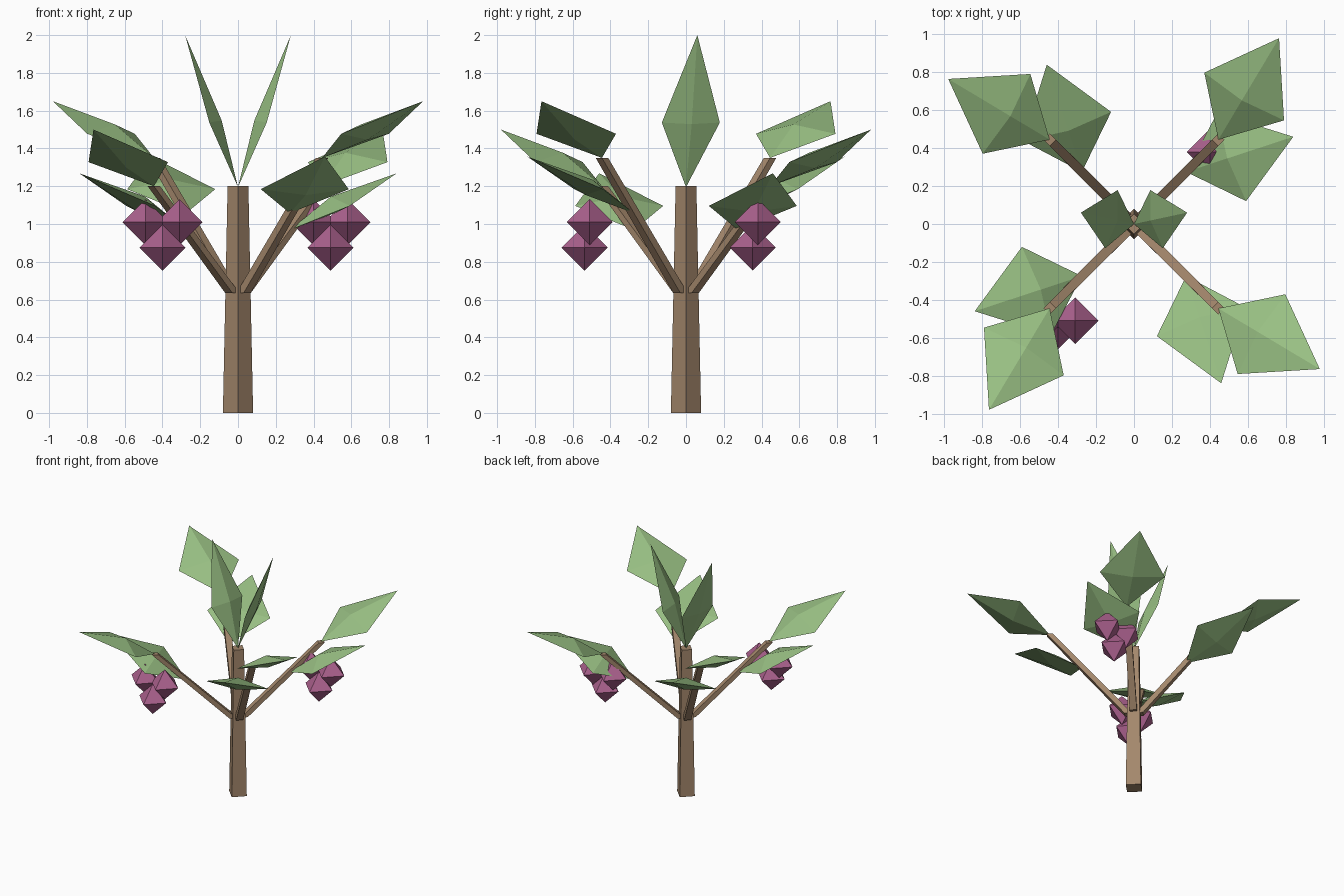
import bpy
import math
from mathutils import Vector, Matrix

if "Cube" in bpy.data.objects:
    bpy.data.objects.remove(bpy.data.objects["Cube"])


def material(name, color):
    m = bpy.data.materials.new(name)
    m.diffuse_color = (*color, 1.0)
    m.use_nodes = True
    m.node_tree.nodes["Principled BSDF"].inputs["Base Color"].default_value = m.diffuse_color
    return m


BARK = material("bark brown", (0.37, 0.245, 0.15))
LEAF = material("leaf green", (0.32, 0.53, 0.23))
FRUIT = material("fruit purple", (0.41, 0.12, 0.27))


def make_object(name, verts, faces, mat):
    mesh = bpy.data.meshes.new(name)
    mesh.from_pydata([tuple(v) for v in verts], [], faces)
    mesh.materials.append(mat)
    mesh.validate()
    obj = bpy.data.objects.new(name, mesh)
    bpy.context.collection.objects.link(obj)
    return obj


def post(name, start, end, r0, r1):
    """Four-sided tapering post with level ends and corners on the axes."""
    verts = []
    for c, r in ((start, r0), (end, r1)):
        for i in range(4):
            a = i * math.pi / 2
            verts.append(c + Vector((r * math.cos(a), r * math.sin(a), 0)))
    faces = [(i, (i + 1) % 4, (i + 1) % 4 + 4, i + 4) for i in range(4)]
    faces += [(3, 2, 1, 0), (4, 5, 6, 7)]
    make_object(name, verts, faces, BARK)


def leaf(name, base, tip, half_width, rise, drop):
    """Faceted kite with level side corners and a raised middle."""
    axis = tip - base
    side = Vector((-axis.y, axis.x, 0)).normalized()
    normal = axis.cross(side).normalized()
    mid = base + axis * 0.425
    verts = [base, mid - side * half_width, tip, mid + side * half_width,
             mid + normal * rise, mid - normal * drop]
    faces = []
    for i in range(4):
        j = (i + 1) % 4
        faces += [(i, j, 4), (j, i, 5)]
    make_object(name, verts, faces, LEAF)


def fruit(name, center, r):
    """Eight-sided fruit."""
    verts = [center + Vector(d) * r for d in
             ((1, 0, 0), (0, 1, 0), (-1, 0, 0), (0, -1, 0), (0, 0, 1), (0, 0, -1))]
    faces = []
    for i in range(4):
        j = (i + 1) % 4
        faces += [(i, j, 4), (j, i, 5)]
    make_object(name, verts, faces, FRUIT)


# Trunk
post("trunk", Vector((0, 0, 0)), Vector((0, 0, 1.2)), 0.08, 0.055)

# Four branches, alternating tall and short, each with two leaves
for k in range(4):
    turn = Matrix.Rotation(k * math.pi / 2, 3, 'Z')
    top = 1.35 if k % 2 == 0 else 1.2
    start = Vector((0.03, -0.03, 0.635))
    end = Vector((0.445, -0.445, top))
    joint = start.lerp(end, 0.59)
    post(f"branch_{k + 1}", turn @ start, turn @ end, 0.038, 0.033)
    leaf(f"end_leaf_{k + 1}", turn @ end,
         turn @ Vector((0.98, -0.765, top + 0.3)), 0.245, 0.055, 0.035)
    leaf(f"lower_leaf_{k + 1}", turn @ joint,
         turn @ Vector((0.46, -0.84, joint.z + 0.3)), 0.245, 0.055, 0.035)

# Pair of upright leaves on the trunk top
for sx, label in ((-1, "left"), (1, "right")):
    leaf(f"crown_leaf_{label}", Vector((0, 0, 1.195)),
         Vector((sx * 0.28, 0.06, 2.0)), 0.157, 0.035, 0.025)

# Two clusters of three fruits
for c, label in ((Vector((-0.4, -0.51, 1.01)), "front"),
                 (Vector((0.49, 0.38, 1.01)), "back")):
    for i, off in enumerate(((-0.09, 0, 0), (0.09, 0, 0), (0, -0.027, -0.135))):
        fruit(f"{label}_fruit_{i + 1}", c + Vector(off), 0.122)
